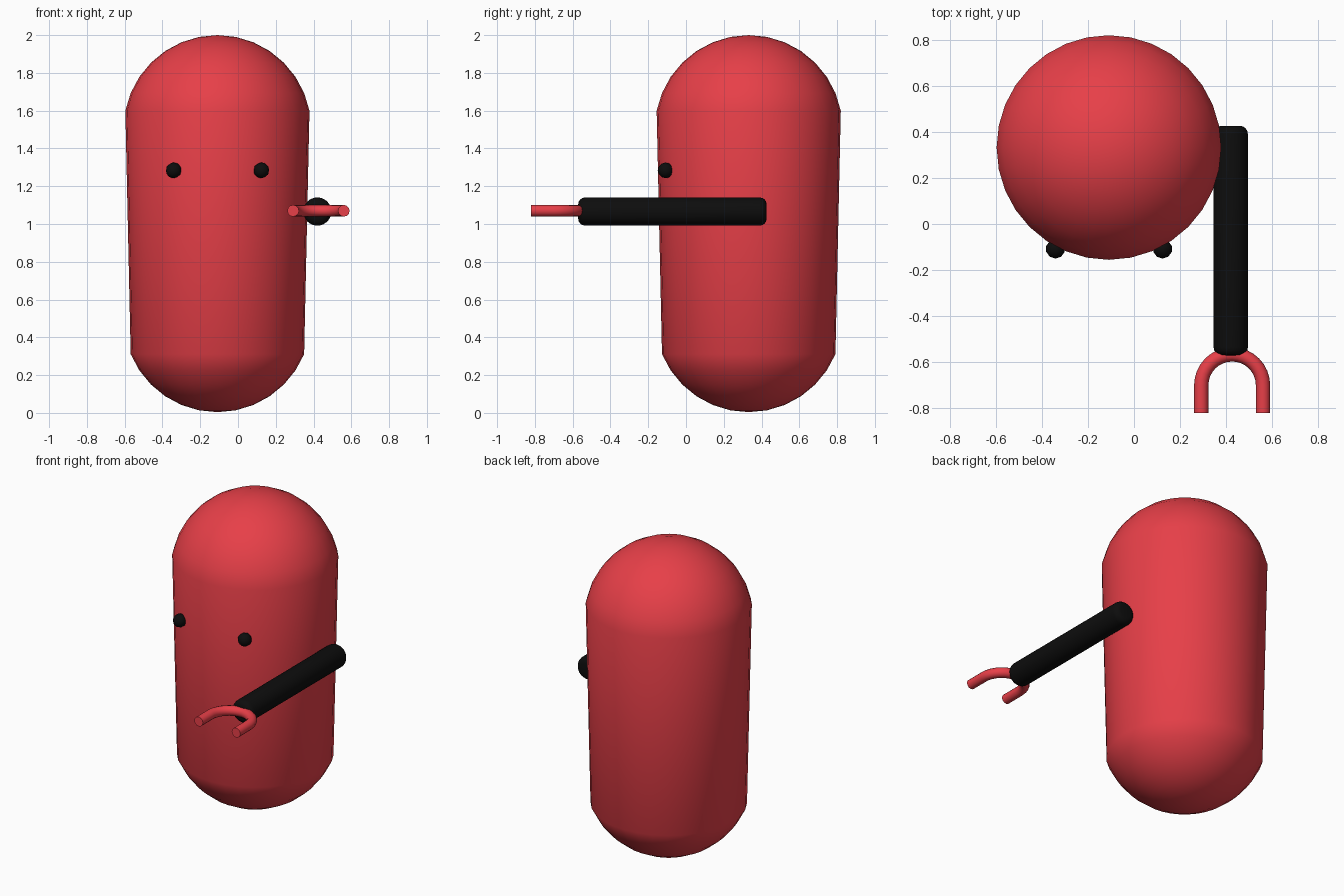
import bpy, bmesh, math
from mathutils import Matrix

if "Cube" in bpy.data.objects:
    bpy.data.objects.remove(bpy.data.objects["Cube"])


def material(name, color):
    m = bpy.data.materials.new(name)
    m.diffuse_color = color
    m.use_nodes = True
    m.node_tree.nodes["Principled BSDF"].inputs["Base Color"].default_value = m.diffuse_color
    return m


red = material("red", (0.8, 0.05, 0.065, 1))
black = material("black", (0.004, 0.004, 0.004, 1))


def finish(name, mat, angle=50):
    ob = bpy.context.object
    ob.name = name
    ob.data.materials.append(mat)
    bpy.ops.object.shade_smooth_by_angle(angle=math.radians(angle))
    return ob


# Body: sphere split below its equator row and stretched into a tapered capsule
R = 0.497
bpy.ops.mesh.primitive_uv_sphere_add(segments=32, ring_count=16, radius=R)
body = finish("body", red)
bm = bmesh.new()
bm.from_mesh(body.data)
middle = [v for v in bm.verts if -0.15 < v.co.z < 0.05]
for v in bm.verts:
    v.co.z += 2 - R if v.co.z > 0.05 else R + 0.004
# drop the two middle rings and bridge the halves
bmesh.ops.delete(bm, geom=middle, context='VERTS')
rims = [e for e in bm.edges if e.is_boundary]
bmesh.ops.bridge_loops(bm, edges=rims)
bmesh.ops.recalc_face_normals(bm, faces=bm.faces)
for f in bm.faces:
    f.smooth = True
bm.to_mesh(body.data)
bm.free()
body.location = (-0.109, 0.332, 0)

# Eyes
for side, x in (("left", -0.341), ("right", 0.124)):
    bpy.ops.mesh.primitive_ico_sphere_add(subdivisions=2, radius=0.042,
                                          location=(x, -0.108, 1.284))
    finish("eye_" + side, black)

# Arm: rod along y with rounded ends
bpy.ops.mesh.primitive_cylinder_add(vertices=32, radius=0.0745, depth=0.997,
                                    location=(0.42, -0.072, 1.066),
                                    rotation=(math.pi / 2, 0, 0))
arm = bpy.context.object
bevel = arm.modifiers.new("round_ends", 'BEVEL')
bevel.width = 0.036
bevel.segments = 4
bevel.limit_method = 'ANGLE'
bevel.angle_limit = math.radians(40)
bpy.ops.object.modifier_apply(modifier=bevel.name)
finish("arm", black)

# Claw: U-shaped tube with flat ends
cx, cy, cz, r = 0.426, -0.70, 1.07, 0.134
path = [(cx + r, -0.82)]
path += [(cx + r * math.cos(a), cy + r * math.sin(a))
         for a in (math.pi * i / 16 for i in range(17))]
path += [(cx - r, -0.82)]
curve = bpy.data.curves.new("claw", 'CURVE')
curve.dimensions = '3D'
curve.bevel_depth = 0.031
curve.bevel_resolution = 4
curve.use_fill_caps = True
spline = curve.splines.new('POLY')
spline.points.add(len(path) - 1)
for p, (x, y) in zip(spline.points, path):
    p.co = (x, y, cz, 1)
claw = bpy.data.objects.new("claw", curve)
bpy.context.collection.objects.link(claw)
bpy.ops.object.select_all(action='DESELECT')
claw.select_set(True)
bpy.context.view_layer.objects.active = claw
bpy.ops.object.convert(target='MESH')
finish("claw", red)
